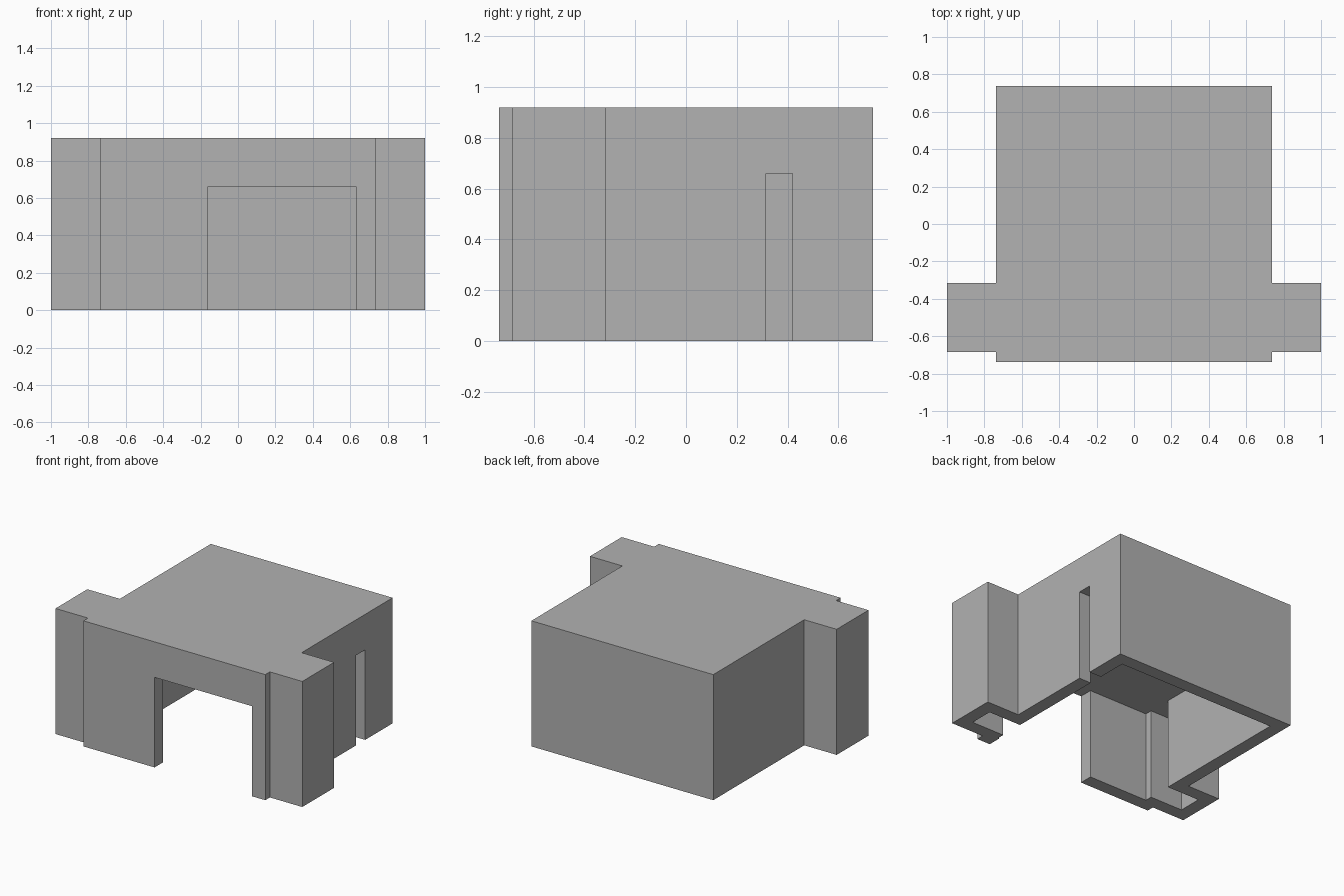
import bpy
import bmesh

HEIGHT, CEILING, WALL = 0.92, 0.66, 0.097
BODY, BACK = 0.737, 0.737            # half width and half depth of the main room
WING_BACK, WING_FRONT = -0.316, -0.684

cube = bpy.data.objects.get("Cube")
if cube:
    bpy.data.objects.remove(cube, do_unlink=True)


def prism(name, outline, bottom, top):
    """Extrude a plan outline between two heights."""
    bm = bmesh.new()
    face = bm.faces.new([bm.verts.new((x, y, bottom)) for x, y in outline])
    result = bmesh.ops.extrude_face_region(bm, geom=[face])
    moved = [v for v in result["geom"] if isinstance(v, bmesh.types.BMVert)]
    bmesh.ops.translate(bm, verts=moved, vec=(0, 0, top - bottom))
    bmesh.ops.recalc_face_normals(bm, faces=bm.faces)
    mesh = bpy.data.meshes.new(name)
    bm.to_mesh(mesh)
    bm.free()
    obj = bpy.data.objects.new(name, mesh)
    bpy.context.collection.objects.link(obj)
    return obj


def half_plan(t):
    """Plan of the +x half from back to front, inset by t."""
    return [(BODY - t, BACK - t), (BODY - t, WING_BACK - t),
            (1 - t, WING_BACK - t), (1 - t, WING_FRONT + t),
            (BODY - t, WING_FRONT + t), (BODY - t, -BACK + t)]


def mirrored(points):
    return [(-x, y) for x, y in reversed(points)]


# Outer block with a wing on each side
outer = half_plan(0)
building = prism("building_shell", outer + mirrored(outer), 0, HEIGHT)

# Void under the roof: rooms, side slot and front doorway in one plan
inner = half_plan(WALL)
side = BODY - WALL
slot = [(side, 0.42), (0.85, 0.42), (0.85, 0.316), (side, 0.316)]
front = -BACK + WALL
door = [(0.63, front), (0.63, -0.9), (-0.16, -0.9), (-0.16, front)]
void_plan = inner[:1] + slot + inner[1:] + door + mirrored(inner)
void = prism("void_cutter", void_plan, -0.2, CEILING)
void.hide_render = True

# Cut the void out of the block
cut = building.modifiers.new("hollow", "BOOLEAN")
cut.operation = "DIFFERENCE"
cut.solver = "EXACT"
cut.object = void
bpy.context.view_layer.objects.active = building
building.select_set(True)
bpy.ops.object.modifier_apply(modifier=cut.name)
bpy.data.objects.remove(void, do_unlink=True)

# Plain grey finish
grey = bpy.data.materials.new("plain_grey")
grey.use_nodes = True
colour = (0.445, 0.445, 0.445, 1)
grey.diffuse_color = colour
grey.node_tree.nodes["Principled BSDF"].inputs["Base Color"].default_value = colour
building.data.materials.clear()
building.data.materials.append(grey)
